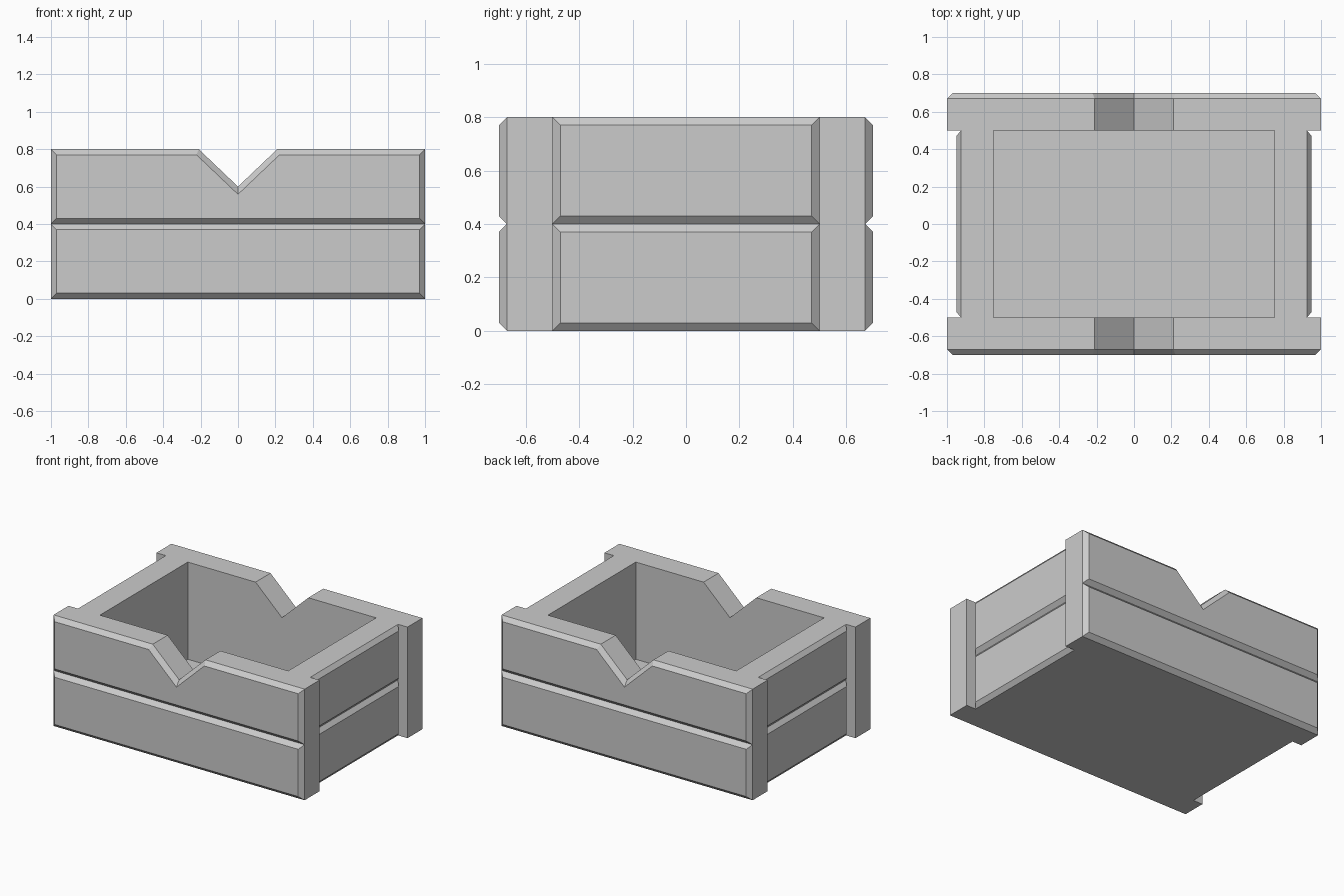
import bpy, bmesh, math
from mathutils import Vector, Matrix

if "Cube" in bpy.data.objects:
    bpy.data.objects.remove(bpy.data.objects["Cube"])

BEVEL = 0.03


def inset(pts, d):
    # Mitred inward offset of a counter-clockwise outline
    out = []
    n = len(pts)
    for i in range(n):
        a, p, b = (Vector(pts[k % n]) for k in (i - 1, i, i + 1))
        e1, e2 = (p - a).normalized(), (b - p).normalized()
        n1, n2 = Vector((-e1.y, e1.x)), Vector((-e2.y, e2.x))
        out.append(p + (n1 + n2) * d / (1 + n1.dot(n2)))
    return out


def add_plank(bm, outline, inner, edge, outer, hidden):
    # Plank with a chamfered outer face; buried edge faces are left out
    loops = []
    for pts, d in ((outline, inner), (outline, edge), (inset(outline, BEVEL), outer)):
        loops.append([bm.verts.new((p[0], -d, p[1])) for p in pts])
    bm.faces.new(loops[0])
    bm.faces.new(loops[2])
    n = len(outline)
    for i in range(n):
        j = (i + 1) % n
        for k in (0, 1):
            if k == 0 and hidden(outline[i], outline[j]):
                continue
            bm.faces.new((loops[k][i], loops[k][j], loops[k + 1][j], loops[k + 1][i]))


def finish(bm, name):
    bmesh.ops.remove_doubles(bm, verts=bm.verts, dist=1e-4)
    bmesh.ops.recalc_face_normals(bm, faces=bm.faces)
    mesh = bpy.data.meshes.new(name)
    bm.to_mesh(mesh)
    bm.free()
    obj = bpy.data.objects.new(name, mesh)
    bpy.context.collection.objects.link(obj)


def wall(name, half, inner, edge, outer, angle, notch=(), hide_ends=False):
    # Two stacked planks, the upper one optionally notched
    def hidden(a, b):
        joint = a[1] == b[1] == 0.4
        end = hide_ends and a[0] == b[0]
        return joint or end

    bm = bmesh.new()
    lower = [(-half, 0), (half, 0), (half, 0.4), (-half, 0.4)]
    upper = [(-half, 0.4), (half, 0.4), (half, 0.8), *notch, (-half, 0.8)]
    for outline in (lower, upper):
        add_plank(bm, outline, inner, edge, outer, hidden)
    bmesh.ops.rotate(bm, verts=bm.verts, matrix=Matrix.Rotation(angle, 3, 'Z'))
    finish(bm, name)


# Long walls with the V notch
v_notch = [(0.21, 0.8), (0, 0.6), (-0.21, 0.8)]
wall("front_wall", 1.0, 0.5, 0.67, 0.70, 0, v_notch)
wall("back_wall", 1.0, 0.5, 0.67, 0.70, math.pi, v_notch)

# Short recessed end walls
wall("right_wall", 0.5, 0.75, 0.925, 0.95, math.pi / 2, hide_ends=True)
wall("left_wall", 0.5, 0.75, 0.925, 0.95, -math.pi / 2, hide_ends=True)

# Floor slab
bm = bmesh.new()
bmesh.ops.create_cube(bm, size=1, matrix=Matrix.Translation((0, 0, 0.05)) @ Matrix.Diagonal((1.5, 1.0, 0.1, 1)))
finish(bm, "floor")
